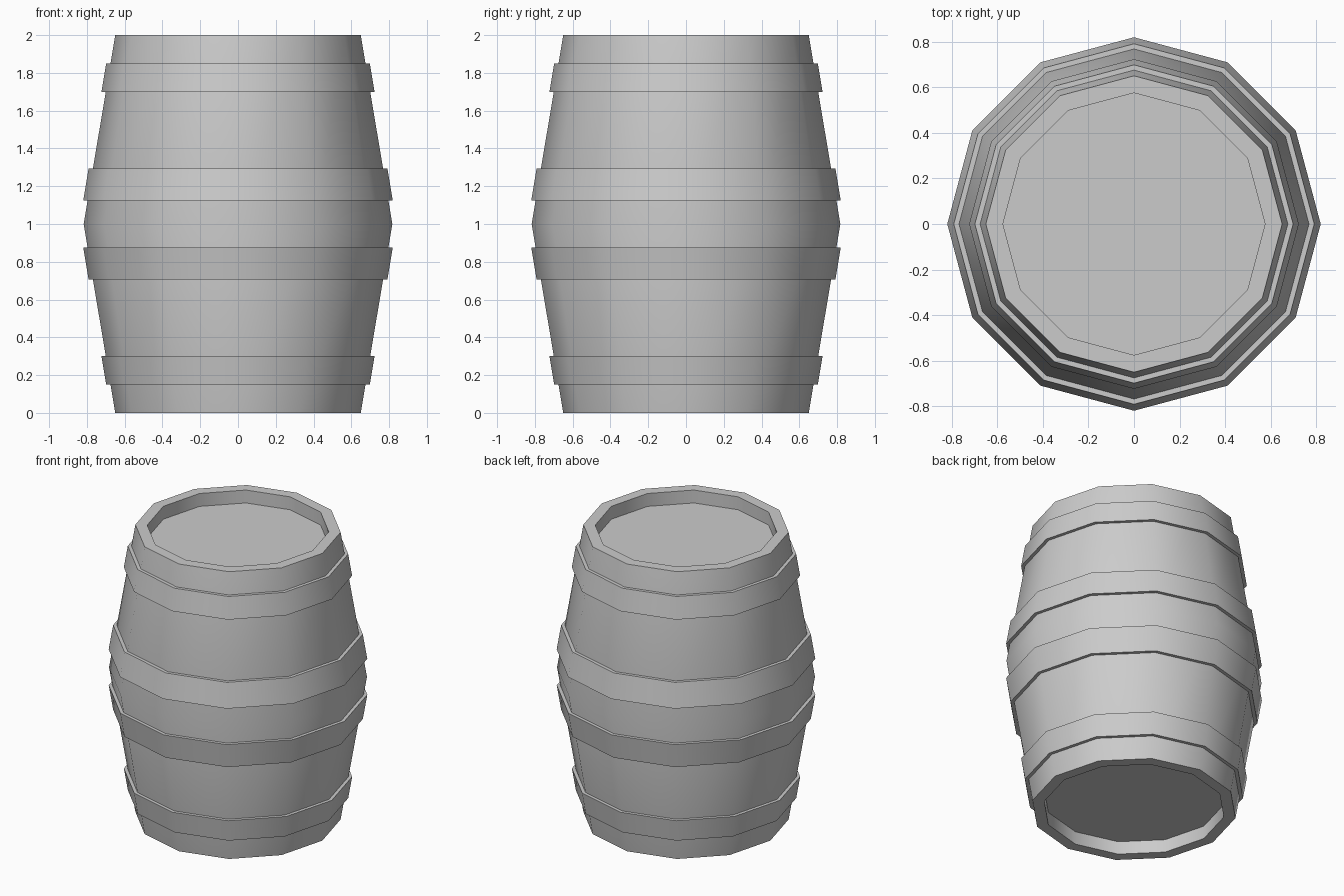
import bpy, bmesh
from math import radians, cos, sin, pi

if "Cube" in bpy.data.objects:
    bpy.data.objects.remove(bpy.data.objects["Cube"])

SIDES = 12
END_R, BELLY_R, HEIGHT = 0.65, 0.817, 2.0
LID_R, RECESS = 0.575, 0.09


def stave_radius(z):
    """Outer radius of the staves at height z."""
    return BELLY_R - (BELLY_R - END_R) * abs(z - HEIGHT / 2) / (HEIGHT / 2)


def lathe(name, profile, closed=False):
    """Turn an (r, z) profile round z; open profiles get end caps."""
    bm = bmesh.new()
    rings = [[bm.verts.new((r * cos(2 * pi * i / SIDES), r * sin(2 * pi * i / SIDES), z))
              for i in range(SIDES)] for r, z in profile]
    pairs = list(zip(rings, rings[1:]))
    if closed:
        pairs.append((rings[-1], rings[0]))
    else:
        bm.faces.new(rings[0])
        bm.faces.new(rings[-1])
    for a, b in pairs:
        for i in range(SIDES):
            j = (i + 1) % SIDES
            bm.faces.new((a[i], a[j], b[j], b[i]))
    bmesh.ops.recalc_face_normals(bm, faces=bm.faces)
    mesh = bpy.data.meshes.new(name)
    bm.to_mesh(mesh)
    bm.free()
    obj = bpy.data.objects.new(name, mesh)
    bpy.context.collection.objects.link(obj)
    bpy.ops.object.select_all(action='DESELECT')
    obj.select_set(True)
    bpy.context.view_layer.objects.active = obj
    bpy.ops.object.shade_smooth_by_angle(angle=radians(35))
    return obj


# Staves with a recessed lid at each end
lathe("barrel_body", [(LID_R, RECESS), (LID_R, 0), (END_R, 0), (BELLY_R, HEIGHT / 2),
                      (END_R, HEIGHT), (LID_R, HEIGHT), (LID_R, HEIGHT - RECESS)])

# Hoops, given for the upper half and mirrored to the lower half
THICK, SINK = 0.023, 0.004
for label, z_low, z_high in (("end", 1.70, 1.85), ("middle", 1.125, 1.295)):
    for side in ("upper", "lower"):
        a, b = (z_low, z_high) if side == "upper" else (HEIGHT - z_low, HEIGHT - z_high)
        lathe(f"{side}_{label}_hoop",
              [(stave_radius(a) - SINK, a), (stave_radius(a) + THICK, a),
               (stave_radius(b) + THICK, b), (stave_radius(b) - SINK, b)], closed=True)
